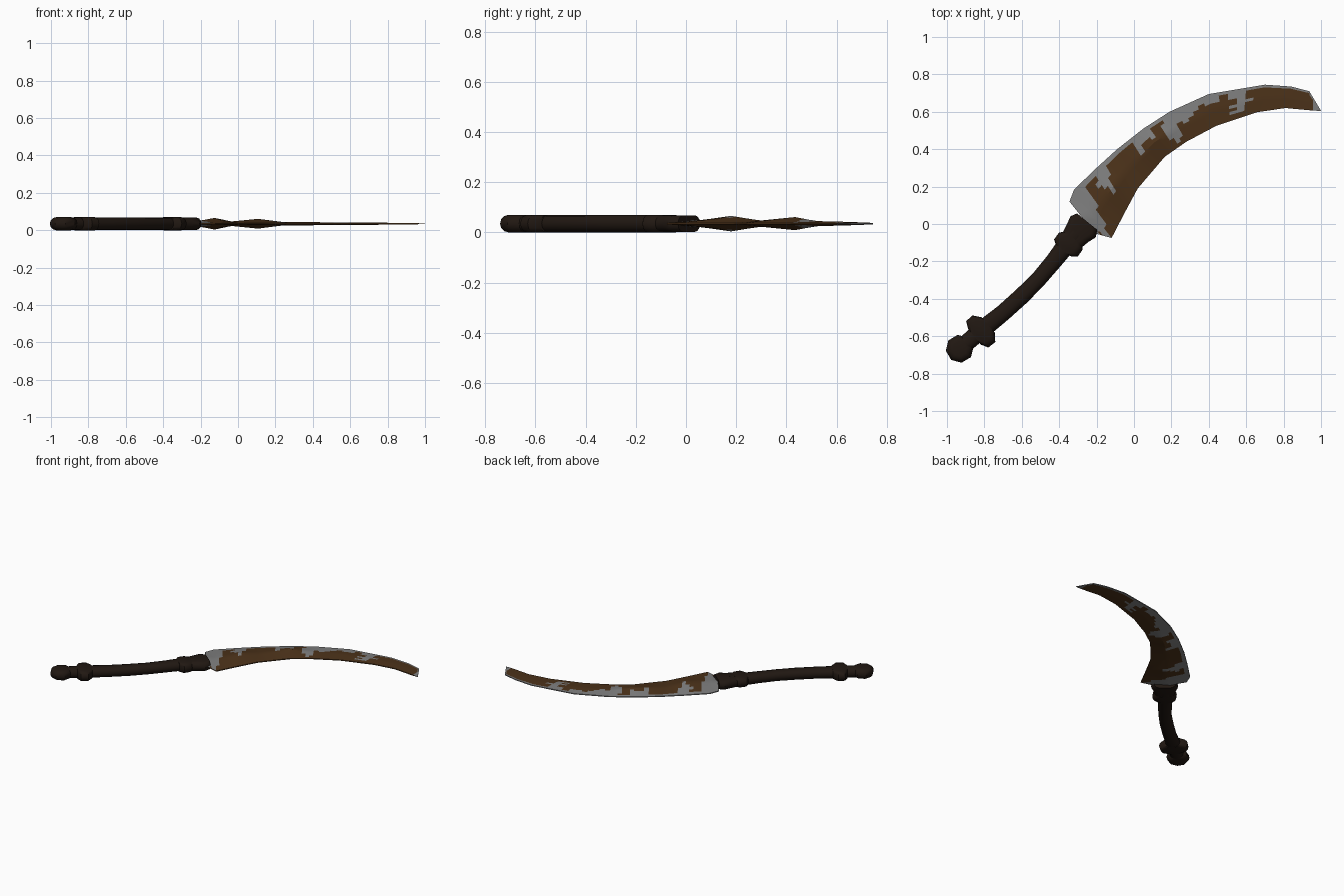
import bpy, bmesh, math, random
from mathutils import Vector

if "Cube" in bpy.data.objects:
    bpy.data.objects.remove(bpy.data.objects["Cube"])

random.seed(4)
ZC = 0.035


def material(name, rgb):
    m = bpy.data.materials.new(name)
    m.diffuse_color = (*rgb, 1)
    m.use_nodes = True
    m.node_tree.nodes["Principled BSDF"].inputs["Base Color"].default_value = m.diffuse_color
    return m


STEEL = material("worn_steel", (0.21, 0.21, 0.21))
RUST = material("rust", (0.072, 0.032, 0.010))
GRIP = material("dark_wood", (0.015, 0.009, 0.006))


def finish(bm, name, mats, smooth=None):
    bmesh.ops.remove_doubles(bm, verts=bm.verts, dist=1e-5)
    bmesh.ops.recalc_face_normals(bm, faces=bm.faces)
    me = bpy.data.meshes.new(name)
    bm.to_mesh(me)
    bm.free()
    for m in mats:
        me.materials.append(m)
    ob = bpy.data.objects.new(name, me)
    bpy.context.collection.objects.link(ob)
    if smooth:
        bpy.ops.object.select_all(action='DESELECT')
        bpy.context.view_layer.objects.active = ob
        ob.select_set(True)
        bpy.ops.object.shade_smooth_by_angle(angle=math.radians(smooth))
    return ob


def bridge(bm, rings):
    for a, b in zip(rings, rings[1:]):
        n = len(a)
        for i in range(n):
            bm.faces.new((a[i], a[(i + 1) % n], b[(i + 1) % n], b[i]))
    bm.faces.new(rings[0])
    bm.faces.new(rings[-1])


def loft(name, stations, h=0.035):
    """Rounded flat section (half width w, half height h) along (x, y, w)."""
    bm = bmesh.new()
    pts = [Vector(s[:2]) for s in stations]
    rings = []
    for i, (x, y, w) in enumerate(stations):
        d = (pts[min(i + 1, len(pts) - 1)] - pts[max(i - 1, 0)]).normalized()
        side, ring = Vector((-d.y, d.x)), []
        for sg in (1, -1):
            for k in range(7):
                a = math.radians(-90 + 30 * k)
                u = sg * (w - h + h * math.cos(a))
                p = pts[i] + side * u
                ring.append(bm.verts.new((p.x, p.y, ZC + sg * h * math.sin(a))))
        rings.append(ring)
    bridge(bm, rings)
    return finish(bm, name, [GRIP], 40)


# curved grip
loft("grip", [(-0.90, -0.64, .045), (-0.80, -0.555, .048), (-0.70, -0.475, .045),
              (-0.60, -0.385, .045), (-0.51, -0.295, .043), (-0.43, -0.20, .045),
              (-0.36, -0.11, .05), (-0.31, -0.05, .05)], 0.0345)
# flared lower guard, collar and ferrule
loft("lower_guard", [(-0.853, -0.602, .055), (-0.838, -0.59, .092),
                     (-0.803, -0.56, .094), (-0.78, -0.54, .055)])
loft("collar", [(-0.376, -0.145, .05), (-0.364, -0.128, .078),
                (-0.338, -0.092, .078), (-0.326, -0.075, .06)])
loft("ferrule", [(-0.338, -0.095, .062), (-0.30, -0.047, .075), (-0.272, -0.015, .088),
                 (-0.25, 0.012, .07)], 0.033)

# faceted pommel disc
bm = bmesh.new()
rings = []
for k in range(7):
    a = math.radians(-90 + 30 * k)
    r = 0.040 + 0.035 * math.cos(a)
    rings.append([bm.verts.new((-0.932 + r * math.cos(math.radians(45 * i + 8)),
                                -0.667 + r * math.sin(math.radians(45 * i + 8)),
                                ZC + 0.035 * math.sin(a))) for i in range(8)])
bridge(bm, rings)
finish(bm, "pommel", [GRIP], 40)

# blade stations: outer x, y, inner x, y, half thickness at the ridge
BLADE = [(-.345, .12, -.21, -.05, .014), (-.32, .185, -.12, -.075, .013),
         (-.20, .30, -.05, .06, .031), (-.09, .40, .02, .19, .012),
         (.05, .51, .165, .36, .026), (.19, .60, .28, .44, .010),
         (.40, .695, .44, .525, .008), (.70, .745, .66, .598, .006),
         (.84, .735, .81, .620, .005), (.937, .71, .94, .608, .004),
         (1.0, .605, .995, .604, .001)]
# bare steel patches: start, end, depth from the outer edge
PATCHES = [(0, 1.25, .8), (0, 1.05, 1), (1.75, 2.3, .5), (3.5, 4.2, .38),
           (4.55, 5.0, .85), (5.0, 5.5, .4), (5.5, 6.2, .25),
           (6.4, 6.75, .85), (9.3, 10, 1), (8.9, 10, .25)]
SUB, ACROSS = 6, 10


def is_steel(s, t):
    j = random.uniform(-.08, .08)
    return t < .12 or any(a <= s + j <= b and t <= d + j for a, b, d in PATCHES)


bm = bmesh.new()
rows = []
for i in range((len(BLADE) - 1) * SUB + 1):
    q = min(i // SUB, len(BLADE) - 2)
    f = i / SUB - q
    ox, oy, ix, iy, h = [a + (b - a) * f for a, b in zip(BLADE[q], BLADE[q + 1])]
    row = {1: [], -1: []}
    for k in range(ACROSS + 1):
        t = k / ACROSS
        e = min(.003, h)
        z = e + (h - e) * (1 - abs(2 * t - 1))
        for sg in row:
            row[sg].append(bm.verts.new((ox + (ix - ox) * t, oy + (iy - oy) * t, ZC + sg * z)))
    rows.append(row)
for i, (a, b) in enumerate(zip(rows, rows[1:])):
    for k in range(ACROSS):
        steel = is_steel((i + .5) / SUB, (k + .5) / ACROSS)
        for sg in (1, -1):
            fc = bm.faces.new((a[sg][k], a[sg][k + 1], b[sg][k + 1], b[sg][k]))
            fc.material_index = 0 if steel else 1
    for k in (0, ACROSS):
        fc = bm.faces.new((a[1][k], a[-1][k], b[-1][k], b[1][k]))
        fc.material_index = 0 if k == 0 else 1
for r in (rows[0], rows[-1]):
    bm.faces.new(r[1] + r[-1][::-1])
finish(bm, "blade", [STEEL, RUST], 20)
